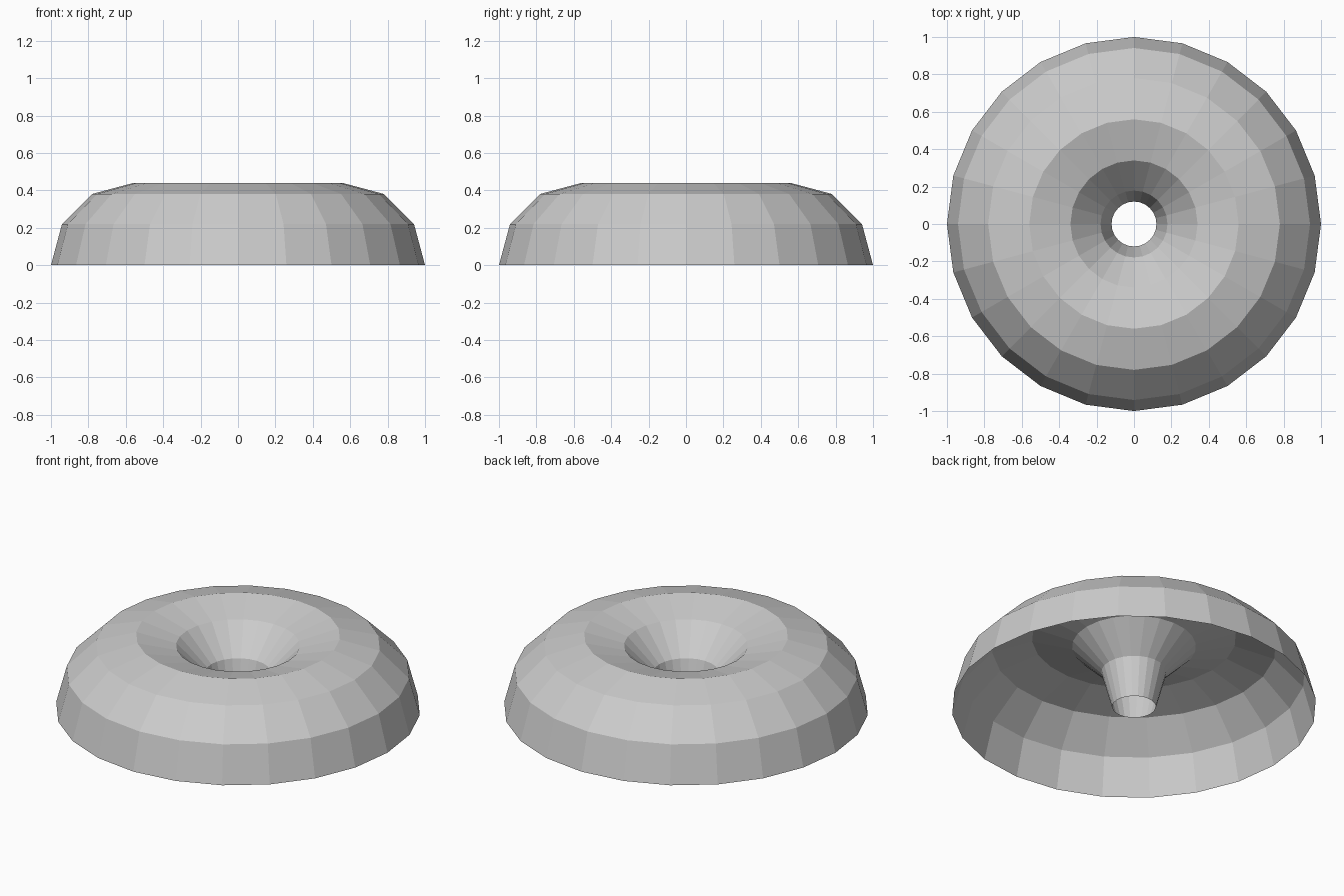
import bpy, bmesh, math

if "Cube" in bpy.data.objects:
    bpy.data.objects.remove(bpy.data.objects["Cube"])

MAJOR, MINOR = 0.56, 0.44   # ring radius and tube radius
SEGMENTS, STEPS = 24, 6     # sides around the ring, facets over the half tube

bm = bmesh.new()

# Half-circle profile, open underneath
verts = []
for i in range(STEPS + 1):
    a = math.pi * i / STEPS
    verts.append(bm.verts.new((MAJOR + MINOR * math.cos(a), 0, MINOR * math.sin(a))))
edges = [bm.edges.new(pair) for pair in zip(verts, verts[1:])]

# Revolve around the z axis
bmesh.ops.spin(bm, geom=verts + edges, cent=(0, 0, 0), axis=(0, 0, 1),
               angle=2 * math.pi, steps=SEGMENTS)
bmesh.ops.remove_doubles(bm, verts=bm.verts, dist=1e-4)

# Point the faces away from the tube centre
bm.normal_update()
top = max(bm.faces, key=lambda f: f.calc_center_median().z)
if top.normal.z < 0:
    bmesh.ops.reverse_faces(bm, faces=bm.faces)

mesh = bpy.data.meshes.new("half_ring")
bm.to_mesh(mesh)
bm.free()
bpy.context.collection.objects.link(bpy.data.objects.new("half_ring", mesh))
